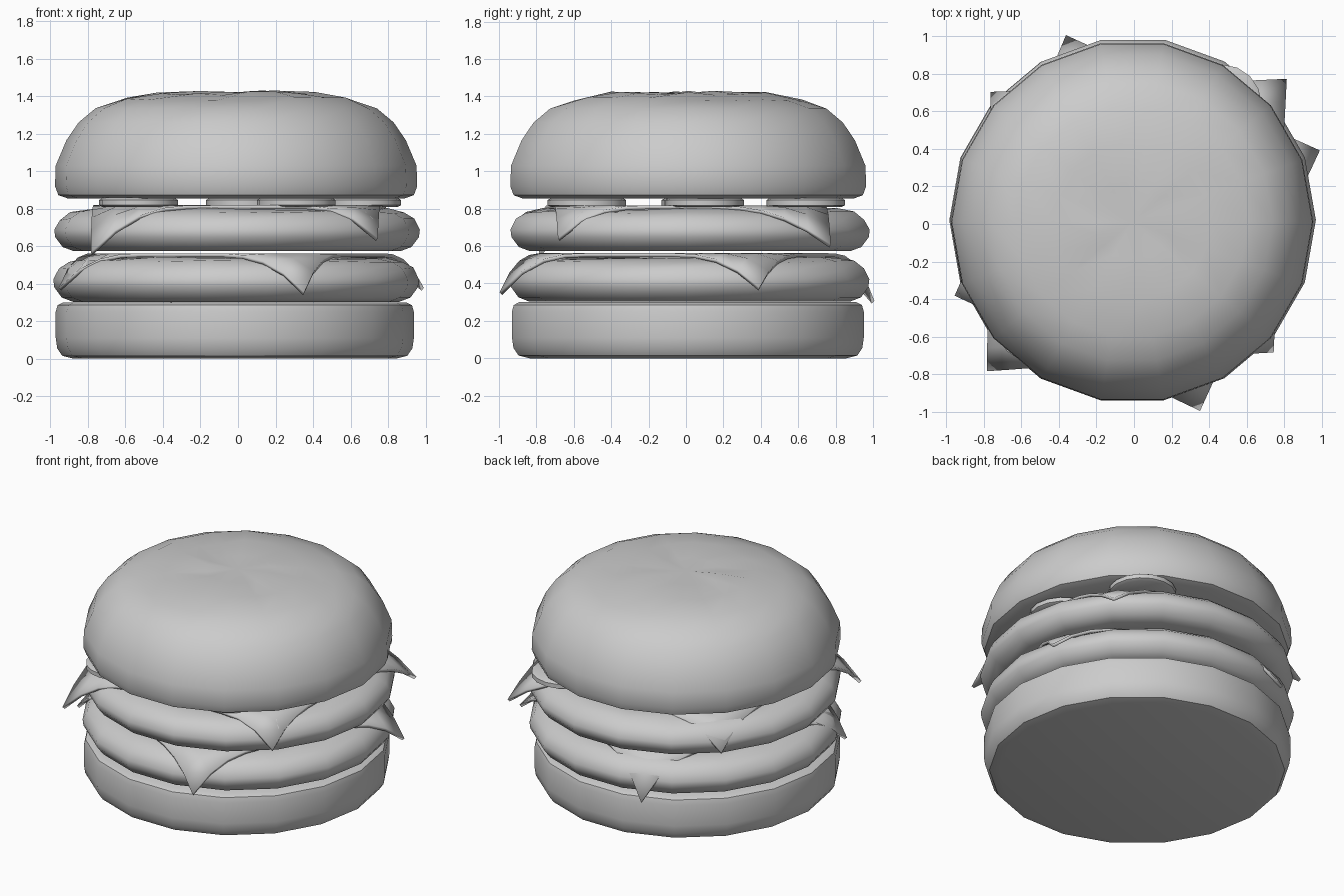
import bpy, bmesh, math, random
from mathutils import Vector

random.seed(4)
if "Cube" in bpy.data.objects:
    bpy.data.objects.remove(bpy.data.objects["Cube"], do_unlink=True)

grey = bpy.data.materials.new("plain grey")
grey.use_nodes = True
grey.diffuse_color = (0.6, 0.6, 0.6, 1)
grey.node_tree.nodes["Principled BSDF"].inputs["Base Color"].default_value = (0.6, 0.6, 0.6, 1)


def finish(name, bm, location=(0, 0, 0), angle=42):
    bmesh.ops.recalc_face_normals(bm, faces=bm.faces)
    mesh = bpy.data.meshes.new(name)
    bm.to_mesh(mesh)
    bm.free()
    mesh.materials.append(grey)
    obj = bpy.data.objects.new(name, mesh)
    obj.location = location
    bpy.context.collection.objects.link(obj)
    bpy.ops.object.select_all(action="DESELECT")
    obj.select_set(True)
    bpy.context.view_layer.objects.active = obj
    bpy.ops.object.shade_smooth_by_angle(angle=math.radians(angle))
    return obj


def lathe(name, profile, location, sides=18, lumps=0.0, lump_above=9.0):
    """Turn a (radius, height) outline into a closed, slightly lumpy round."""
    bm = bmesh.new()
    rings = []
    for r, z in profile:
        ring = []
        for i in range(sides):
            a = math.tau * i / sides
            dz = random.uniform(-lumps, lumps) if z > lump_above else 0
            ring.append(bm.verts.new((r * math.cos(a), r * math.sin(a), z + dz)))
        rings.append(ring)
    for low, high in zip(rings, rings[1:]):
        for i in range(sides):
            j = (i + 1) % sides
            bm.faces.new((low[i], low[j], high[j], high[i]))
    bm.faces.new(rings[0][::-1])
    peak = bm.verts.new((0, 0, profile[-1][1]))
    for i in range(sides):
        bm.faces.new((rings[-1][i], rings[-1][(i + 1) % sides], peak))
    return finish(name, bm, location)


def cheese(name, corners, flat_z, start=0.78, n=12):
    """Square slice given by its drooping corners, draped over a round patty."""
    corners = [Vector(c) for c in corners]
    steep = [(flat_z - c.z) / (c.xy.length - start) ** 2 for c in corners]
    bm = bmesh.new()
    grid = []
    for i in range(n + 1):
        row = []
        for j in range(n + 1):
            u, v = i / n, j / n
            weights = ((1 - u) * (1 - v), u * (1 - v), u * v, (1 - u) * v)
            p = sum((c * w for c, w in zip(corners, weights)), Vector())
            k = sum(s * w for s, w in zip(steep, weights))
            p.z = flat_z - k * max(0, p.xy.length - start) ** 2
            row.append(bm.verts.new(p))
        grid.append(row)
    for i in range(n):
        for j in range(n):
            bm.faces.new((grid[i][j], grid[i + 1][j], grid[i + 1][j + 1], grid[i][j + 1]))
    obj = finish(name, bm)
    thick = obj.modifiers.new("thickness", "SOLIDIFY")
    thick.thickness = 0.02
    thick.offset = 0


# Buns
lathe("bottom_bun", [(0.86, 0), (0.92, 0.015), (0.947, 0.055), (0.955, 0.11),
                     (0.955, 0.25), (0.945, 0.285), (0.915, 0.3), (0.5, 0.3)],
      (-0.017, 0.01, 0))
lathe("top_bun", [(0.5, 0.855), (0.9, 0.855), (0.948, 0.872), (0.966, 0.92),
                  (0.962, 1.03), (0.905, 1.165), (0.84, 1.26), (0.75, 1.335),
                  (0.62, 1.385), (0.42, 1.415), (0.2, 1.42)],
      (-0.01, 0.012, 0), lumps=0.012, lump_above=1.37)

# Patties share one bulging outline
patty = [(0.5, 0), (0.87, 0), (0.93, 0.022), (0.97, 0.075), (0.975, 0.115),
         (0.945, 0.17), (0.89, 0.207), (0.8, 0.225), (0.4, 0.228)]
lathe("lower_patty", [(r, z * 1.04) for r, z in patty], (-0.01, 0.02, 0.303),
      lumps=0.006, lump_above=0.16)
lathe("upper_patty", patty, (-0.005, 0.022, 0.573), lumps=0.006, lump_above=0.16)

# Cheese slices
cheese("lower_cheese", [(-0.95, -0.38, 0.37), (0.35, -0.99, 0.345),
                        (0.985, 0.39, 0.37), (-0.36, 1.0, 0.3)], 0.552)
cheese("upper_cheese", [(-0.78, -0.78, 0.56), (0.74, -0.68, 0.635),
                        (0.81, 0.77, 0.6), (-0.76, 0.7, 0.63)], 0.808)

# Pickle slices under the top bun
for k, (x, y) in enumerate([(-0.53, -0.53), (0.04, 0.08), (0.31, -0.53),
                            (0.66, 0.1), (0.47, 0.64)]):
    lathe(f"pickle_{k + 1}", [(0.19, 0), (0.21, 0.01), (0.21, 0.038), (0.19, 0.05)],
          (x, y, 0.808), sides=16)
